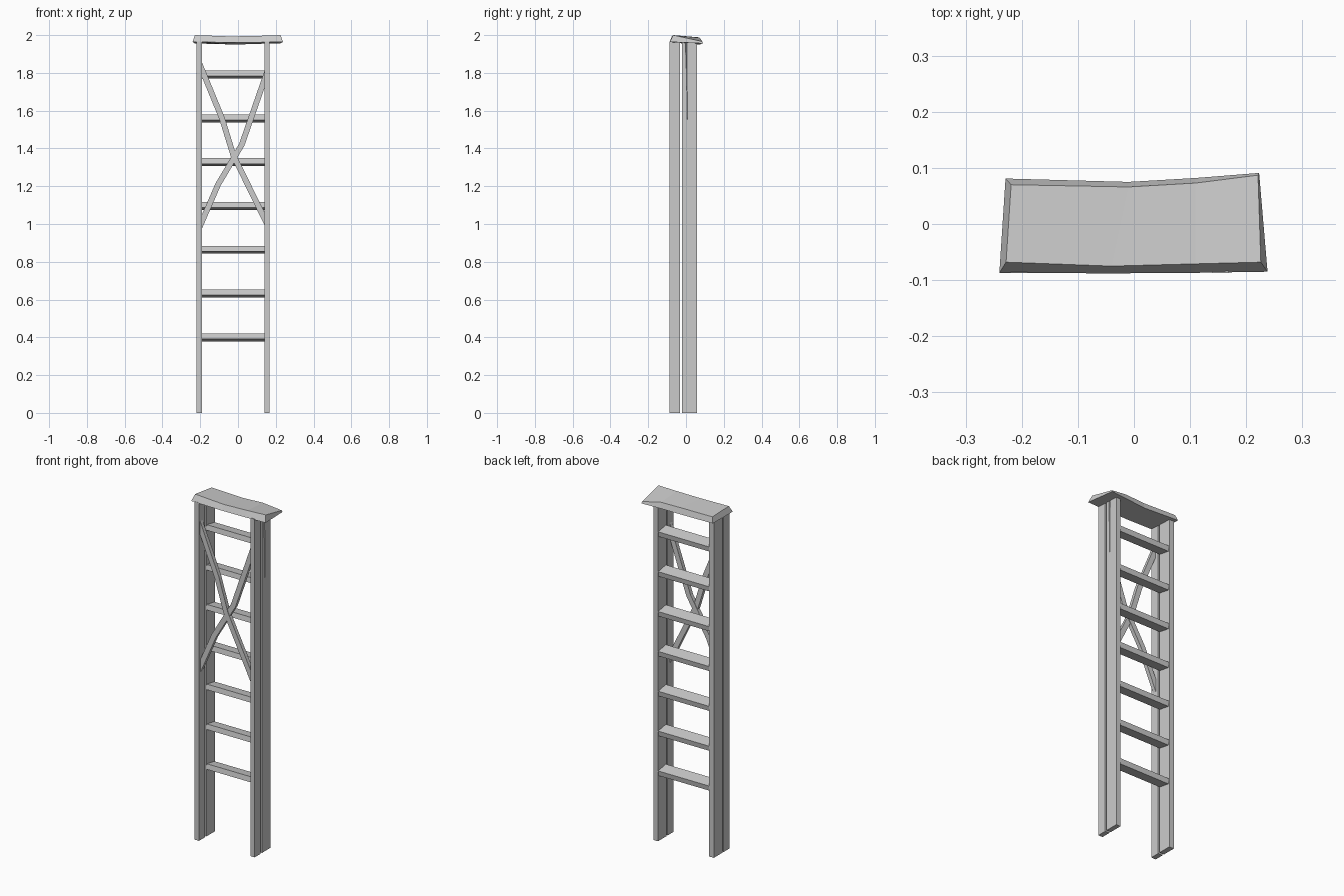
import bpy, bmesh, math
from mathutils import Vector

old = bpy.data.objects.get("Cube")
if old:
    bpy.data.objects.remove(old, do_unlink=True)

mat = bpy.data.materials.new("plain_grey")
GREY = (0.6, 0.6, 0.6, 1)
mat.diffuse_color = GREY
mat.use_nodes = True
mat.node_tree.nodes["Principled BSDF"].inputs["Base Color"].default_value = GREY


def loft(name, rings):
    """Skin closed rings of equal length and cap both ends."""
    bm = bmesh.new()
    loops = [[bm.verts.new(p) for p in ring] for ring in rings]
    for a, b in zip(loops, loops[1:]):
        for i in range(len(a)):
            j = (i + 1) % len(a)
            bm.faces.new((a[i], a[j], b[j], b[i]))
    bm.faces.new(loops[0][::-1])
    bm.faces.new(loops[-1])
    bmesh.ops.recalc_face_normals(bm, faces=bm.faces)
    mesh = bpy.data.meshes.new(name)
    bm.to_mesh(mesh)
    bm.free()
    mesh.materials.append(mat)
    obj = bpy.data.objects.new(name, mesh)
    bpy.context.collection.objects.link(obj)
    return obj


def box(name, x0, x1, y0, y1, z0, z1):
    return loft(name, [[(x0, y0, z), (x1, y0, z), (x1, y1, z), (x0, y1, z)]
                       for z in (z0, z1)])


def carve(target, name, ring, apexes):
    """Cut a wedge shaped crack: a broad ring narrowing to a thin one."""
    cutter = loft(name, [ring, apexes])
    cutter.hide_render = True
    cutter.hide_viewport = True
    mod = target.modifiers.new(name, "BOOLEAN")
    mod.operation = "DIFFERENCE"
    mod.solver = "EXACT"
    mod.object = cutter


# Uprights: a narrow front pair and a wider back pair
sides = {"right": (-0.22, -0.19), "left": (0.14, 0.168)}
rails = {}
for side, (x0, x1) in sides.items():
    for end, y0, y1 in (("front", -0.087, -0.032), ("back", -0.02, 0.058)):
        key = end + "_" + side + "_rail"
        rails[key] = box(key, x0, x1, y0, y1, 0, 1.967)

# Long split in the outer face of one back rail
carve(rails["back_left_rail"], "split_cutter",
      [(0.158, 0.0, 1.98), (0.18, -0.008, 1.98), (0.18, 0.012, 1.98)],
      [(0.166, 0.007, 1.54), (0.18, 0.006, 1.54), (0.18, 0.009, 1.54)])

# Small chips along the outer front edges
for side, x, s in (("right", -0.22, -1), ("left", 0.168, 1)):
    for n, z in enumerate((1.17, 1.77)):
        ring = [(x - s * 0.006, -0.1, z), (x + s * 0.02, -0.1, z),
                (x + s * 0.02, -0.07, z)]
        tip = [(x + s * 0.004, -0.1, z + 0.1), (x + s * 0.02, -0.1, z + 0.1),
               (x + s * 0.02, -0.09, z + 0.1)]
        carve(rails["front_" + side + "_rail"], "chip_cutter_" + side + str(n), ring, tip)

# Tilted treads between the back rails
for n in range(7):
    tread = box("tread_" + str(n + 1), -0.19, 0.14, -0.036, 0.036, -0.015, 0.015)
    tread.location = (0, 0.018, 0.4 + n * 0.2318)
    tread.rotation_euler.x = -math.radians(10)


# Crossed braces between the front rails
def brace(name, path, y0, y1, w):
    rings = []
    for i, (x, z) in enumerate(path):
        a = Vector(path[max(i - 1, 0)])
        b = Vector(path[min(i + 1, len(path) - 1)])
        d = (b - a).normalized()
        # Ends are sliced upright so they sit flush on the rails
        if i in (0, len(path) - 1):
            o = Vector((0, w / abs(d.x)))
        else:
            o = Vector((-d.y, d.x)) * w
            if o.y < 0:
                o = -o
        rings.append([(x - o.x, y0, z - o.y), (x + o.x, y0, z - o.y),
                      (x + o.x, y1, z + o.y), (x - o.x, y1, z + o.y)])
        rings[-1] = [(x - o.x, y0, z - o.y), (x - o.x, y1, z - o.y),
                     (x + o.x, y1, z + o.y), (x + o.x, y0, z + o.y)]
    return loft(name, rings)


brace("falling_brace", [(-0.192, 1.82), (-0.085, 1.56), (-0.025, 1.365), (0.142, 1.025)],
      -0.076, -0.054, 0.015)
brace("rising_brace", [(-0.192, 1.01), (-0.105, 1.21), (0.02, 1.42), (0.142, 1.77)],
      -0.073, -0.051, 0.015)

# Worn cap: sections along x, each lower front, lower back, upper back, upper front
cap = [
    [(-0.24, -0.087, 1.964), (-0.229, 0.081, 1.956), (-0.219, 0.07, 1.988), (-0.228, -0.068, 2.0)],
    [(-0.04, -0.088, 1.961), (-0.01, 0.075, 1.95), (-0.01, 0.066, 1.984), (-0.04, -0.075, 1.993)],
    [(0.11, -0.087, 1.962), (0.11, 0.082, 1.954), (0.11, 0.073, 1.986), (0.11, -0.071, 1.996)],
    [(0.238, -0.085, 1.964), (0.223, 0.091, 1.956), (0.221, 0.087, 1.966), (0.226, -0.068, 2.0)],
]
loft("top_cap", cap)
